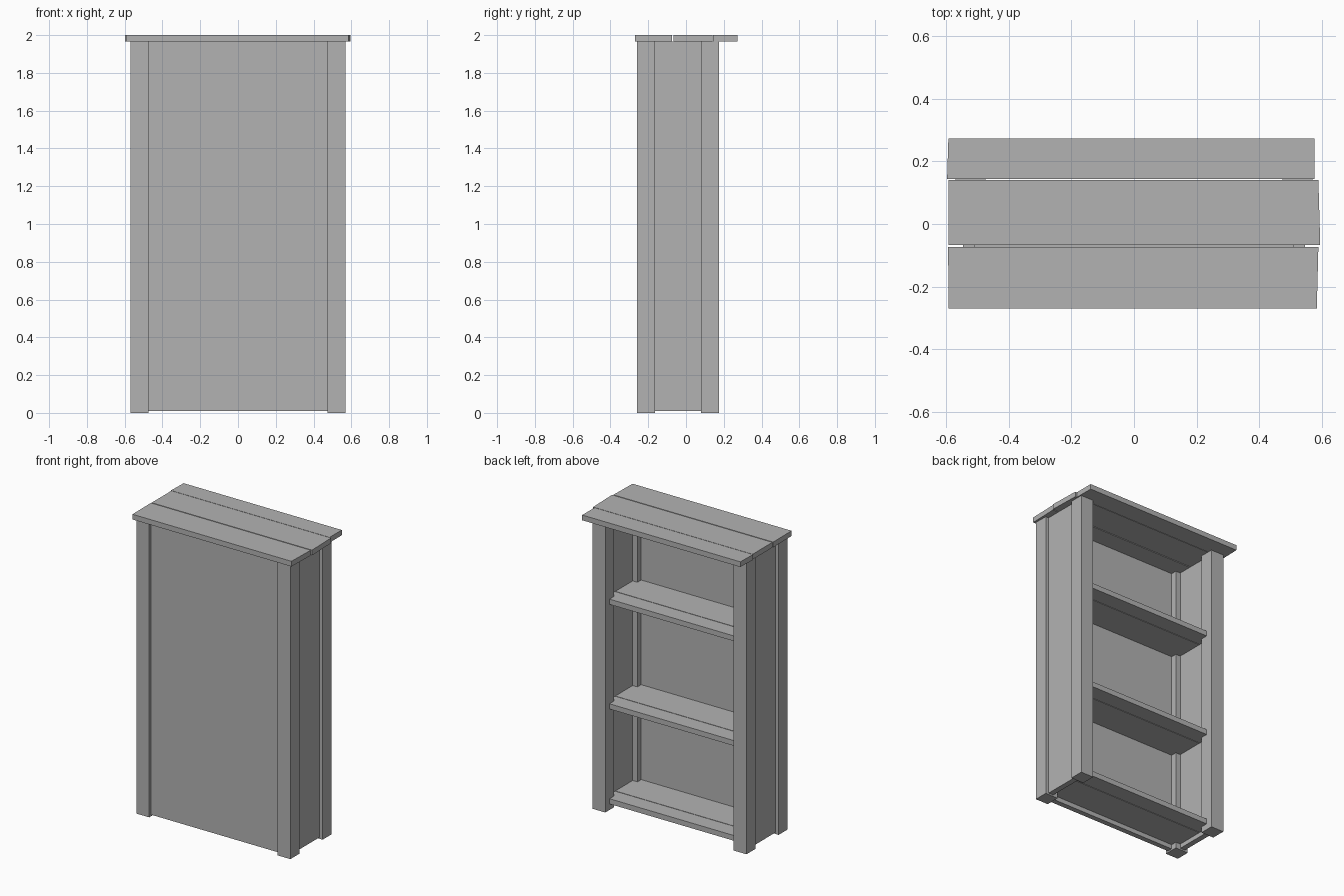
import bpy
import bmesh

cube = bpy.data.objects.get("Cube")
if cube:
    bpy.data.objects.remove(cube, do_unlink=True)

grey = bpy.data.materials.new("plain grey")
grey.use_nodes = True
colour = (0.45, 0.45, 0.45, 1)
grey.diffuse_color = colour
grey.node_tree.nodes["Principled BSDF"].inputs["Base Color"].default_value = colour

TOP = 1.965       # underside of the top boards
BOARD = 0.035     # board thickness
POST_IN, POST_OUT = 0.475, 0.57
SIDE_IN, SIDE_OUT = 0.51, 0.547
BACK_POST = 0.08  # front of the rear posts


def prism(name, outline, z0, z1):
    """Extrude a flat outline from z0 up to z1."""
    bm = bmesh.new()
    face = bm.faces.new([bm.verts.new((x, y, z0)) for x, y in outline])
    new = bmesh.ops.extrude_face_region(bm, geom=[face])["geom"]
    for v in new:
        if isinstance(v, bmesh.types.BMVert):
            v.co.z = z1
    bmesh.ops.recalc_face_normals(bm, faces=bm.faces[:])
    mesh = bpy.data.meshes.new(name)
    bm.to_mesh(mesh)
    bm.free()
    mesh.materials.append(grey)
    obj = bpy.data.objects.new(name, mesh)
    bpy.context.collection.objects.link(obj)


def box(name, x0, x1, y0, y1, z0, z1):
    prism(name, [(x0, y0), (x1, y0), (x1, y1), (x0, y1)], z0, z1)


# Corner posts and recessed side panels
for side, s in (("left", 1), ("right", -1)):
    for end, y in (("front", -0.26), ("back", BACK_POST)):
        box(f"{end}_{side}_post", s * POST_IN, s * POST_OUT, y, y + 0.095, 0, TOP)
    box(f"{side}_panel", s * SIDE_IN, s * SIDE_OUT, -0.165, BACK_POST, 0.01, TOP)

# Recessed front panel
box("front_panel", -POST_IN, POST_IN, -0.24, -0.205, 0.01, TOP)

# Shelves of two boards, the rear one notched around the rear posts
for name, z in (("lower", 0.075), ("middle", 0.71), ("upper", 1.41)):
    box(f"{name}_shelf_front_board", -SIDE_IN, SIDE_IN, -0.205, 0.018, z - BOARD, z)
    half = [(SIDE_IN, 0.022), (SIDE_IN, BACK_POST), (POST_IN, BACK_POST), (POST_IN, 0.13)]
    prism(f"{name}_shelf_back_board",
          half + [(-x, y) for x, y in reversed(half)], z - BOARD, z)

# Slightly uneven top boards
prism("top_front_board", [(-0.592, -0.27), (0.584, -0.27), (0.589, -0.073), (-0.594, -0.073)], TOP, 2)
prism("top_middle_board", [(-0.592, -0.067), (0.595, -0.067), (0.589, 0.141), (-0.592, 0.141)], TOP, 2)
prism("top_back_board", [(-0.597, 0.144), (0.577, 0.144), (0.577, 0.273), (-0.593, 0.273)], TOP, 2)
